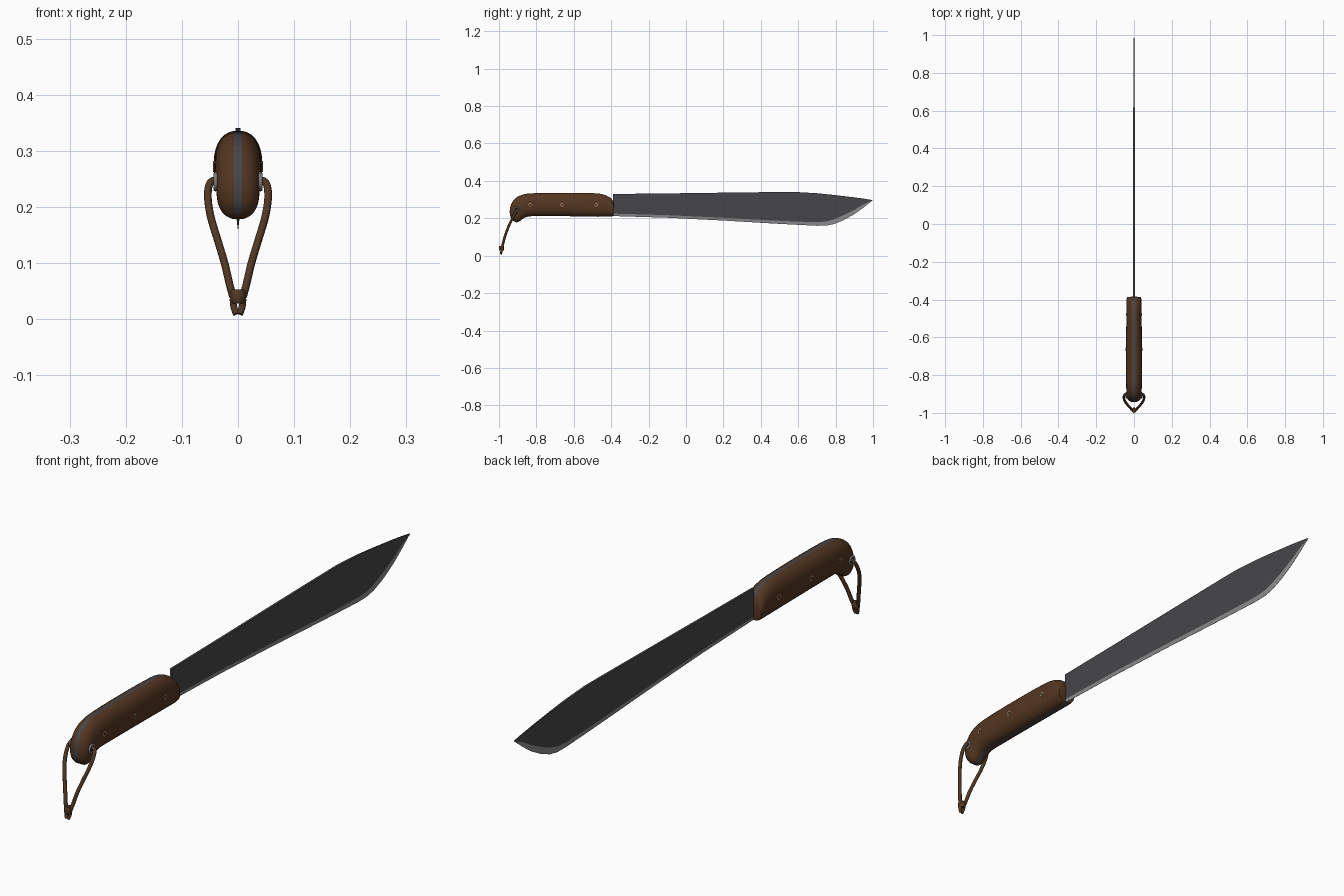
import bpy, bmesh, math
from mathutils import Vector

if "Cube" in bpy.data.objects:
    bpy.data.objects.remove(bpy.data.objects["Cube"])


def mat(name, rgb):
    m = bpy.data.materials.new(name)
    m.diffuse_color = (*rgb, 1)
    m.use_nodes = True
    m.node_tree.nodes["Principled BSDF"].inputs["Base Color"].default_value = m.diffuse_color
    return m


WOOD = mat("brown wood", (0.088, 0.037, 0.015))
CORD = mat("brown leather", (0.085, 0.038, 0.017))
STEEL = mat("dark steel", (0.062, 0.062, 0.068))
EDGE = mat("ground edge", (0.27, 0.27, 0.27))
BRASS = mat("brass", (0.36, 0.25, 0.10))
DARK = mat("dark centre", (0.03, 0.022, 0.016))
RING = mat("eyelet steel", (0.2, 0.2, 0.21))


def finish(name, bm, mats, angle=None):
    bmesh.ops.recalc_face_normals(bm, faces=bm.faces)
    me = bpy.data.meshes.new(name)
    bm.to_mesh(me)
    bm.free()
    ob = bpy.data.objects.new(name, me)
    bpy.context.collection.objects.link(ob)
    for m in mats:
        me.materials.append(m)
    if angle:
        bpy.ops.object.select_all(action='DESELECT')
        ob.select_set(True)
        bpy.context.view_layer.objects.active = ob
        bpy.ops.object.shade_smooth_by_angle(angle=math.radians(angle))
    return ob


def smooth_rows(rows, steps):
    """Catmull-Rom interpolation of rows of numbers."""
    out = []
    for i in range(len(rows) - 1):
        a, b, c, d = (rows[max(i - 1, 0)], rows[i], rows[i + 1], rows[min(i + 2, len(rows) - 1)])
        for s in range(steps):
            t = s / steps
            out.append([0.5 * (2 * q + (r - p) * t + (2 * p - 5 * q + 4 * r - s4) * t * t
                               + (3 * q - p - 3 * r + s4) * t ** 3)
                        for p, q, r, s4 in zip(a, b, c, d)])
    return out + [list(rows[-1])]


def loft(bm, rings):
    """Skin closed rings of points and cap both ends."""
    vs = [[bm.verts.new(p) for p in r] for r in rings]
    n = len(vs[0])
    for a, b in zip(vs, vs[1:]):
        for i in range(n):
            j = (i + 1) % n
            bm.faces.new((a[i], a[j], b[j], b[i]))
    bm.faces.new(vs[0])
    bm.faces.new(vs[-1])


# Blade: y, spine z, edge z, bevel height
stations = [(-0.39, .330, .212, .013), (-0.1, .333, .203, .014), (0.2, .337, .188, .015),
            (0.45, .340, .173, .016), (0.58, .341, .166, .017), (0.70, .334, .160, .019),
            (0.75, .329, .161, .022), (0.79, .325, .169, .025), (0.84, .319, .189, .026),
            (0.90, .312, .222, .023), (0.95, .305, .258, .017), (0.998, .2975, .296, .0005)]
bm = bmesh.new()
rings = []
for y, top, low, bev in stations:
    h = 0.0042 if y < 0.6 else 0.0042 - 0.003 * (y - 0.6) / 0.4
    rings.append([(-h, y, top), (h, y, top), (h * .75, y, low + bev),
                  (0.0004, y, low), (-0.0004, y, low), (-h * .75, y, low + bev)])
loft(bm, rings)
bm.faces.ensure_lookup_table()
for k, f in enumerate(bm.faces):
    if k < 6 * (len(rings) - 1) and k % 6 in (2, 3, 4):
        f.material_index = 1
finish("blade", bm, [STEEL, EDGE])

# Grip: top y, top z, bottom y, bottom z, half width; steel tang shows as a centre strip
grip = [(-.385, .275, -.389, .213, .036), (-.398, .305, -.40, .209, .039),
        (-.44, .327, -.44, .208, .040), (-.50, .335, -.50, .208, .040),
        (-.65, .336, -.65, .211, .0435), (-.80, .335, -.79, .211, .0425),
        (-.87, .328, -.835, .210, .0415), (-.915, .305, -.86, .204, .0405),
        (-.937, .27, -.875, .195, .039), (-.943, .235, -.885, .187, .036),
        (-.938, .205, -.895, .181, .028), (-.925, .187, -.907, .178, .016)]
TANG, POWER, SEG = 0.007, 2.3, 14
bm = bmesh.new()
rings = []
for ty, tz, by, bz, hw in smooth_rows(grip, 3):
    top, low = Vector((0, ty, tz)), Vector((0, by, bz))
    mid, half = (top + low) / 2, (top - low) / 2
    a0 = math.asin((TANG / hw) ** (POWER / 2))
    side = []
    for i in range(SEG + 1):
        a = a0 + (math.pi - 2 * a0) * i / SEG
        c = math.cos(a)
        side.append((hw * math.sin(a) ** (2 / POWER), math.copysign(abs(c) ** (2 / POWER), c)))
    pts = side + [(-x, u) for x, u in reversed(side)]
    rings.append([mid + half * u + Vector((x, 0, 0)) for x, u in pts])
loft(bm, rings)
for f in bm.faces:
    if all(abs(v.co.x) < TANG + 0.0005 for v in f.verts):
        f.material_index = 1
finish("grip", bm, [WOOD, STEEL], 45)


def rod(name, y, z, radius, half_len, m):
    """Cylinder running across the grip."""
    bm = bmesh.new()
    loft(bm, [[(x, y + radius * math.cos(i * math.tau / 16), z + radius * math.sin(i * math.tau / 16))
               for i in range(16)] for x in (-half_len, half_len)])
    return finish(name, bm, [m], 40)


# Rivets with dark centres
for y, hw in ((-.834, .0418), (-.664, .0434), (-.480, .0402)):
    rod("rivet", y, .272, .0095, hw + .0008, BRASS)
    rod("rivet_centre", y, .272, .0055, hw + .0013, DARK)

# Cord hole with a steel eyelet on each side
HY, HZ = -.906, .245
rod("cord_hole", HY, HZ, .012, .0405, DARK)
for s in (-1, 1):
    bm = bmesh.new()
    grid = []
    for i in range(20):
        a = i * math.tau / 20
        grid.append([bm.verts.new((s * (.040 + .004 * math.sin(b)),
                                   HY + (.0135 + .004 * math.cos(b)) * math.cos(a),
                                   HZ + (.0135 + .004 * math.cos(b)) * math.sin(a)))
                     for b in (k * math.tau / 8 for k in range(8))])
    for i in range(20):
        for k in range(8):
            bm.faces.new((grid[i][k], grid[i - 1][k], grid[i - 1][k - 1], grid[i][k - 1]))
    finish("eyelet", bm, [RING], 60)


def cord(name, points, radius):
    """Round cord swept along a smooth path."""
    path = [Vector(p) for p in smooth_rows(points, 5)]
    rings = []
    for i, p in enumerate(path):
        d = (path[min(i + 1, len(path) - 1)] - path[max(i - 1, 0)]).normalized()
        u = d.cross(Vector((0, 1, 0.3))).normalized()
        w = d.cross(u)
        rings.append([p + radius * (u * math.cos(k * math.tau / 10) + w * math.sin(k * math.tau / 10))
                      for k in range(10)])
    bm = bmesh.new()
    loft(bm, rings)
    finish(name, bm, [CORD], 50)


# Lanyard loop and its tails
for s in (-1, 1):
    cord("lanyard_cord", [(s * x, y, z) for x, y, z in (
        (.032, -.906, .243), (.044, -.901, .247), (.052, -.907, .237), (.0535, -.921, .213),
        (.048, -.938, .180), (.036, -.955, .140), (.024, -.969, .100), (.015, -.979, .062),
        (.009, -.985, .040))], .0068)
    cord("lanyard_tail", [(s * x, y, z) for x, y, z in (
        (.009, -.985, .036), (.0075, -.987, .022), (.003, -.990, .009))], .006)

# Knot: short turned collar
bm = bmesh.new()
loft(bm, [[(r * math.cos(i * math.tau / 16), -.986 + r * math.sin(i * math.tau / 16), z) for i in range(16)]
          for r, z in ((.011, .028), (.0135, .031), (.014, .040), (.0135, .050), (.011, .053))])
finish("lanyard_knot", bm, [CORD], 50)
